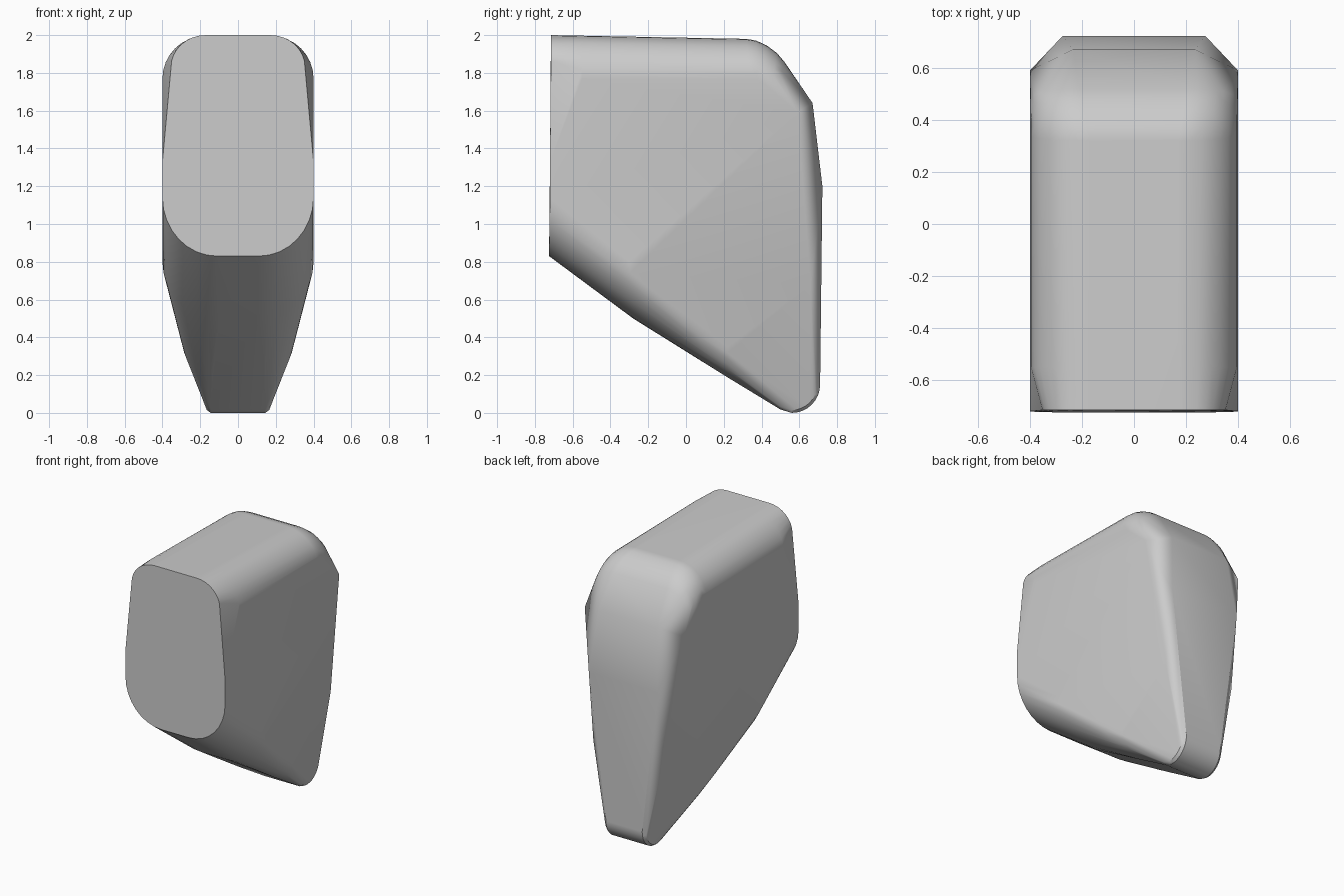
import bpy
import bmesh
from math import cos, sin, pi, radians
from mathutils import Vector

cube = bpy.data.objects.get("Cube")
if cube:
    bpy.data.objects.remove(cube, do_unlink=True)

grey = bpy.data.materials.new("plain_grey")
grey.use_nodes = True
colour = (0.6, 0.6, 0.6, 1)
grey.diffuse_color = colour
grey.node_tree.nodes["Principled BSDF"].inputs["Base Color"].default_value = colour


def rounded(start, corner, end, steps=8):
    """Quarter-ellipse points from start to end, bulging toward corner."""
    a, b, c = Vector(start), Vector(corner), Vector(end)
    centre = a + c - b
    return [centre + (a - centre) * cos(t * pi / 2 / steps)
            + (c - centre) * sin(t * pi / 2 / steps) for t in range(steps + 1)]


half = []

# Flat front outline, slightly pinched at the top
half += rounded((0.17, -0.715, 2.0), (0.355, -0.715, 2.0), (0.355, -0.715, 1.83))
half += [Vector((0.4, -0.72, 1.33))]
half += rounded((0.4, -0.72, 1.14), (0.4, -0.725, 0.83), (0.11, -0.725, 0.83))

# Rounded roof edges, and the roof rolling over toward the back
half += rounded((0.17, -0.55, 1.997), (0.4, -0.55, 1.997), (0.4, -0.55, 1.77))
roof = rounded((0.17, 0.32, 1.98), (0.19, 0.44, 1.98), (0.21, 0.52, 1.86), 4)
shoulder = rounded((0.4, 0.34, 1.77), (0.4, 0.42, 1.77), (0.4, 0.48, 1.68), 4)
for top, side in zip(roof, shoulder):
    half += rounded(top, (side.x, top.y, top.z), side)

# Sharp back corners
half += [Vector(p) for p in ((0.235, 0.67, 1.64), (0.4, 0.59, 1.59),
                             (0.275, 0.722, 1.2), (0.282, 0.66, 0.68))]

# Rounded underside, narrowing toward the tip
half += rounded((0.1, -0.28, 0.5), (0.4, -0.28, 0.5), (0.4, -0.3, 0.8))
half += rounded((0.1, 0.1, 0.26), (0.33, 0.1, 0.26), (0.32, 0.05, 0.5))
half += rounded((0.1, 0.22, 0.185), (0.28, 0.22, 0.185), (0.29, 0.22, 0.35))

# Blunt rounded tip
for x, inset in ((0.145, 0), (0.165, 0.015)):
    half += rounded((x, 0.71 - inset, 0.15), (x, 0.71 - inset, inset), (x, 0.56, inset))
    half += [Vector((x, 0.5, 0.018 + inset))]

# Mirror the half and wrap it in one closed skin
bm = bmesh.new()
for p in half:
    for side in (1, -1):
        bm.verts.new((p.x * side, p.y, p.z))
bmesh.ops.remove_doubles(bm, verts=bm.verts, dist=0.001)
hull = bmesh.ops.convex_hull(bm, input=bm.verts)
loose = {v for v in hull["geom_interior"] + hull["geom_unused"]
         if isinstance(v, bmesh.types.BMVert)}
bmesh.ops.delete(bm, geom=list(loose), context="VERTS")
bmesh.ops.dissolve_limit(bm, angle_limit=radians(1.5), verts=bm.verts, edges=bm.edges)
bmesh.ops.recalc_face_normals(bm, faces=bm.faces)

mesh = bpy.data.meshes.new("wedge_body")
bm.to_mesh(mesh)
bm.free()
mesh.materials.append(grey)
body = bpy.data.objects.new("wedge_body", mesh)
bpy.context.collection.objects.link(body)

# Smooth the rounded edges, keep the flat faces crisp
bpy.ops.object.select_all(action="DESELECT")
body.select_set(True)
bpy.context.view_layer.objects.active = body
bpy.ops.object.shade_smooth_by_angle(angle=radians(30))
weighted = body.modifiers.new("even_shading", "WEIGHTED_NORMAL")
weighted.keep_sharp = True
